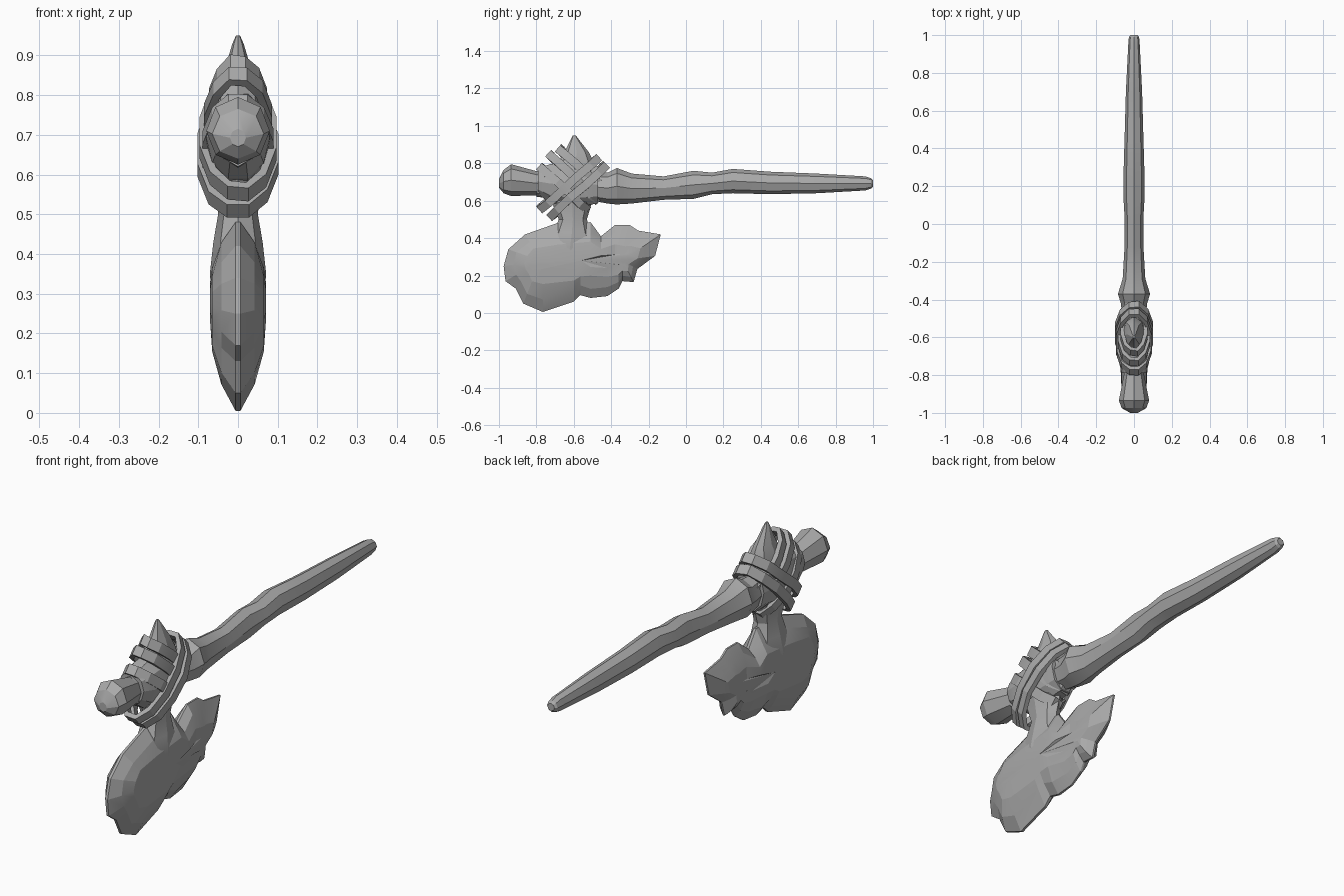
import bpy, bmesh, math, random
from mathutils import Vector

random.seed(4)
if "Cube" in bpy.data.objects:
    bpy.data.objects.remove(bpy.data.objects["Cube"])

stone = bpy.data.materials.new("plain grey")
stone.use_nodes = True
GREY = (0.4, 0.4, 0.4, 1)
stone.diffuse_color = GREY
stone.node_tree.nodes["Principled BSDF"].inputs["Base Color"].default_value = GREY


def finish(name, bm, angle=22):
    bmesh.ops.remove_doubles(bm, verts=bm.verts, dist=0.0005)
    bmesh.ops.recalc_face_normals(bm, faces=bm.faces)
    mesh = bpy.data.meshes.new(name)
    bm.to_mesh(mesh)
    bm.free()
    mesh.materials.append(stone)
    ob = bpy.data.objects.new(name, mesh)
    bpy.context.collection.objects.link(ob)
    bpy.ops.object.select_all(action='DESELECT')
    ob.select_set(True)
    bpy.context.view_layer.objects.active = ob
    bpy.ops.object.shade_smooth_by_angle(angle=math.radians(angle))
    return ob


def bridge(bm, a, b):
    n = len(a)
    for i in range(n):
        j = (i + 1) % n
        bm.faces.new((a[i], a[j], b[j], b[i]))


def loft(name, rings, closed=False, angle=22):
    """Skin a list of point rings, capping the ends unless closed."""
    bm = bmesh.new()
    vs = [[bm.verts.new(p) for p in r] for r in rings]
    for a, b in zip(vs, vs[1:]):
        bridge(bm, a, b)
    if closed:
        bridge(bm, vs[-1], vs[0])
    else:
        bm.faces.new(vs[0])
        bm.faces.new(vs[-1])
    return finish(name, bm, angle)


def circle(n, phase=0.0):
    return [(math.cos(2 * math.pi * (i + phase) / n),
             math.sin(2 * math.pi * (i + phase) / n)) for i in range(n)]


def bar(name, stations, n=8):
    """Rod along y; stations are (y, low z, high z, half width)."""
    loft(name, [[(c * w, y, (lo + hi) / 2 + s * (hi - lo) / 2)
                 for c, s in circle(n)] for y, lo, hi, w in stations])


def post(name, stations, n=8):
    """Column along z; stations are (z, low y, high y, half width)."""
    loft(name, [[(c * w, (lo + hi) / 2 + s * (hi - lo) / 2, z)
                 for c, s in circle(n)] for z, lo, hi, w in stations])


# Wooden haft with a knobbly outline
bar("haft", [(-.80, .62, .76, .05), (-.50, .60, .75, .06), (-.42, .585, .75, .07),
             (-.37, .58, .775, .085), (-.29, .585, .745, .06), (-.12, .605, .73, .05),
             (.04, .61, .76, .05), (.14, .635, .75, .056), (.25, .64, .77, .056),
             (.45, .635, .755, .05), (.70, .64, .745, .043), (.96, .655, .73, .03),
             (.99, .665, .72, .027), (1.0, .675, .71, .018)])
# Flared knob at the front end
bar("knob", [(-1.0, .67, .715, .02), (-.975, .64, .765, .065), (-.935, .625, .795, .08),
             (-.77, .63, .75, .048)])
# Wrapped core of the lashing
bar("binding_core", [(-.79, .63, .775, .065), (-.73, .585, .80, .08),
                     (-.60, .56, .82, .085), (-.47, .58, .79, .075)], 10)
# Stone spike and neck running through the haft
post("spike_and_neck", [(.24, -.70, -.48, .06), (.35, -.78, -.46, .071), (.43, -.71, -.51, .062),
                        (.50, -.68, -.53, .05), (.60, -.72, -.5, .06), (.74, -.74, -.48, .07),
                        (.80, -.69, -.49, .06), (.86, -.65, -.52, .035), (.93, -.615, -.575, .014),
                        (.95, -.605, -.59, .005)])


def band(name, start, end, half_width, height=.045, thick=.022, n=12):
    """Flat strap looped around the joint between two (y, z) points."""
    a, b = Vector((0, *start)), Vector((0, *end))
    mid, along = (a + b) / 2, (b - a) / 2
    normal = Vector((1, 0, 0)).cross(along.normalized())
    rings = []
    for c, s in circle(n, .5):
        wob = random.uniform(-.006, .006)
        ring = []
        for k, h in ((1, -.5), (1, .5), (0, .5), (0, -.5)):
            p = mid + along * c * (1 - (1 - k) * thick / along.length)
            p += Vector((s * (half_width - (1 - k) * thick), 0, 0))
            ring.append(p + normal * (h * height + wob))
        rings.append(ring)
    loft(name, rings, closed=True, angle=15)


# Straps crossing over the joint in both directions
for i, (s, e, w) in enumerate([((-.79, .545), (-.46, .84), .10), ((-.735, .50), (-.42, .80), .105),
                               ((-.74, .86), (-.46, .59), .088), ((-.79, .79), (-.52, .54), .092),
                               ((-.69, .885), (-.43, .66), .075)]):
    band(f"strap_{i + 1}", s, e, w)

# Chipped stone blade: outline as (y, z), thickening towards a central spine
OUTLINE = [(-.69, .48), (-.86, .42), (-.95, .34), (-.975, .25), (-.965, .17), (-.91, .13),
           (-.87, .05), (-.765, .005), (-.60, .06), (-.565, .095), (-.51, .08), (-.42, .09),
           (-.36, .13), (-.34, .17), (-.28, .165), (-.26, .235), (-.165, .305), (-.135, .42),
           (-.255, .44), (-.30, .47), (-.38, .47), (-.455, .41), (-.51, .485)]


def blade_ring(t, x):
    ring = []
    for y, z in OUTLINE:
        sy, sz = min(max(y, -.78), -.34), .28
        thin = .72 if y > -.45 else 1
        k = t + (random.uniform(-.05, .05) if t else 0)
        ring.append((x * thin, y + (sy - y) * k, z + (sz - z) * k))
    return ring


bm = bmesh.new()
rings = [blade_ring(t, x) for t, x in ((0, .006), (.27, .042), (.55, .065), (.8, .07))]
for side in (1, -1):
    vs = [[bm.verts.new((side * x, y, z)) for x, y, z in r] for r in rings]
    for a, b in zip(vs, vs[1:]):
        bridge(bm, a, b)
    centre = bm.verts.new((side * .071, -.56, .28))
    for p, q in zip(vs[-1], vs[-1][1:] + vs[-1][:1]):
        bm.faces.new((p, q, centre))
    if side == 1:
        rim = vs[0]
bridge(bm, rim, vs[0])
finish("blade", bm, 12)
